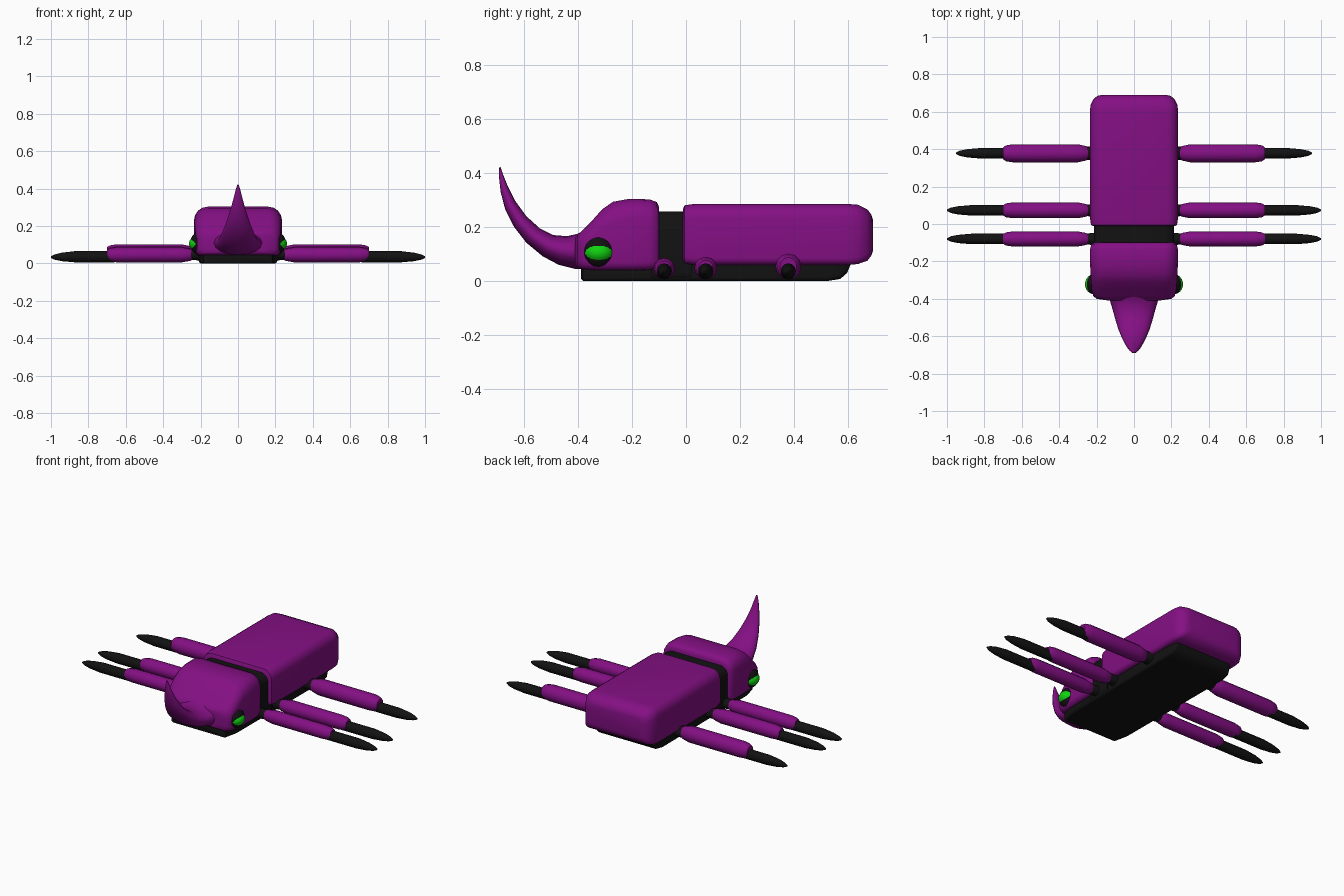
import bpy, bmesh, math
from mathutils import Vector


def material(name, rgb):
    m = bpy.data.materials.new(name)
    m.diffuse_color = (*rgb, 1)
    return m


PURPLE = material("purple shell", (0.23, 0.005, 0.23))
BLACK = material("black", (0.006, 0.006, 0.006))
GREEN = material("green eye", (0.005, 0.65, 0.005))


def loft(name, rings, mat, angle=40):
    """Skin a list of equal-length point rings and cap both ends."""
    bm = bmesh.new()
    rows = [[bm.verts.new(p) for p in ring] for ring in rings]
    n = len(rows[0])
    for a, b in zip(rows, rows[1:]):
        for i in range(n):
            j = (i + 1) % n
            bm.faces.new((a[i], a[j], b[j], b[i]))
    bm.faces.new(rows[0])
    bm.faces.new(rows[-1])
    bmesh.ops.recalc_face_normals(bm, faces=bm.faces)
    mesh = bpy.data.meshes.new(name)
    bm.to_mesh(mesh)
    bm.free()
    ob = bpy.data.objects.new(name, mesh)
    bpy.context.collection.objects.link(ob)
    mesh.materials.append(mat)
    smooth(ob, angle)
    return ob


def smooth(ob, angle):
    bpy.ops.object.select_all(action='DESELECT')
    bpy.context.view_layer.objects.active = ob
    ob.select_set(True)
    bpy.ops.object.shade_smooth_by_angle(angle=math.radians(angle))


def box_ring(y, hw, z0, z1, rt, rb):
    """Rounded rectangle across x and z, with top and bottom corner radii."""
    pts = []
    for sx, top, start in ((1, 1, 0), (-1, 1, 90), (-1, 0, 180), (1, 0, 270)):
        r = rt if top else rb
        cx, cz = sx * (hw - r), (z1 - r if top else z0 + r)
        for k in range(5):
            a = math.radians(start + k * 22.5)
            pts.append((cx + r * math.cos(a), y, cz + r * math.sin(a)))
    return pts


def oval_ring(centre, u, v, n=16):
    return [Vector(centre) + Vector(u) * math.cos(2 * math.pi * i / n)
            + Vector(v) * math.sin(2 * math.pi * i / n) for i in range(n)]


# Wing case: (y, half width, bottom, top, top radius, bottom radius)
loft("wing_case", [box_ring(*s) for s in (
    (-0.012, 0.215, 0.075, 0.265, 0.05, 0.02),
    (-0.005, 0.23, 0.065, 0.28, 0.055, 0.025),
    (0.03, 0.235, 0.06, 0.285, 0.055, 0.025),
    (0.60, 0.235, 0.06, 0.285, 0.055, 0.025),
    (0.635, 0.233, 0.063, 0.282, 0.055, 0.025),
    (0.67, 0.215, 0.075, 0.265, 0.05, 0.025),
    (0.685, 0.195, 0.095, 0.245, 0.045, 0.025),
    (0.69, 0.17, 0.11, 0.23, 0.04, 0.025))], PURPLE)

# Head, sloping down toward the horn
loft("head", [box_ring(*s) for s in (
    (-0.10, 0.215, 0.06, 0.275, 0.06, 0.03),
    (-0.108, 0.228, 0.045, 0.292, 0.065, 0.03),
    (-0.135, 0.235, 0.042, 0.302, 0.07, 0.03),
    (-0.21, 0.235, 0.04, 0.304, 0.075, 0.03),
    (-0.27, 0.232, 0.04, 0.293, 0.075, 0.03),
    (-0.31, 0.23, 0.04, 0.265, 0.07, 0.03),
    (-0.35, 0.226, 0.042, 0.22, 0.06, 0.03),
    (-0.385, 0.218, 0.045, 0.185, 0.05, 0.03),
    (-0.40, 0.20, 0.052, 0.17, 0.045, 0.03),
    (-0.41, 0.13, 0.06, 0.16, 0.04, 0.03))], PURPLE, 50)

# Horn: outer edge (y, z), inner edge (y, z), half width
horn = []
for yo, zo, yi, zi, hw in (
        (-0.34, 0.043, -0.34, 0.21, 0.15),
        (-0.41, 0.045, -0.40, 0.175, 0.13),
        (-0.47, 0.06, -0.44, 0.166, 0.115),
        (-0.53, 0.092, -0.49, 0.17, 0.10),
        (-0.59, 0.142, -0.54, 0.195, 0.083),
        (-0.635, 0.20, -0.59, 0.24, 0.063),
        (-0.668, 0.265, -0.63, 0.295, 0.043),
        (-0.685, 0.33, -0.658, 0.35, 0.026),
        (-0.691, 0.385, -0.675, 0.392, 0.014),
        (-0.69, 0.42, -0.685, 0.421, 0.004)):
    horn.append(oval_ring((0, (yo + yi) / 2, (zo + zi) / 2), (hw, 0, 0),
                          (0, (yi - yo) / 2, (zi - zo) / 2)))
loft("horn", horn, PURPLE, 60)

# Black neck and belly
loft("neck", [box_ring(y, 0.213, 0.0, 0.258, 0.05, 0.03)
              for y in (-0.13, 0.02)], BLACK)
loft("belly", [box_ring(*s) for s in (
    (-0.387, 0.17, 0.008, 0.075, 0.02, 0.008),
    (-0.38, 0.185, 0.0, 0.08, 0.02, 0.012),
    (-0.30, 0.205, 0.0, 0.09, 0.02, 0.015),
    (0.52, 0.21, 0.0, 0.09, 0.02, 0.015),
    (0.57, 0.205, 0.008, 0.09, 0.02, 0.015),
    (0.595, 0.195, 0.03, 0.09, 0.02, 0.015),
    (0.61, 0.185, 0.065, 0.09, 0.01, 0.01))], BLACK)


def limb(name, side, y, sections, mat):
    """Oval tube along x from (x, centre z, half depth, half height)."""
    loft(name, [oval_ring((side * x, y, z), (0, hy, 0), (0, 0, hz), 12)
                for x, z, hy, hz in sections], mat, 50)


def ball(name, loc, radii, mat):
    bpy.ops.mesh.primitive_uv_sphere_add(segments=24, ring_count=16, location=loc)
    ob = bpy.context.object
    ob.name = name
    ob.scale = radii
    ob.data.materials.append(mat)
    smooth(ob, 60)


for side, tag in ((1, "right"), (-1, "left")):
    # Legs: (name, y, half thickness, reach)
    for leg, y, h, reach in (("front", -0.08, 0.04, 1.0),
                             ("middle", 0.073, 0.042, 1.0),
                             ("rear", 0.378, 0.048, 0.952)):
        z = h + 0.006
        limb(f"{leg}_hip_{tag}", side, y, (
            (0.17, z, h * 0.95, h * 0.8), (0.30, z, h * 0.6, h * 0.6)), BLACK)
        limb(f"{leg}_leg_{tag}", side, y, (
            (0.24, z, h * 0.55, h * 0.6), (0.255, z, h * 0.8, h * 0.8),
            (0.30, z, h, h), (0.65, z, h, h),
            (0.685, z, h * 0.88, h * 0.88), (0.70, z, h * 0.65, h * 0.7)), PURPLE)
        limb(f"{leg}_foot_{tag}", side, y, (
            (0.66, 0.036, 0.028, 0.03), (reach - 0.13, 0.036, 0.028, 0.03),
            (reach - 0.06, 0.035, 0.022, 0.023),
            (reach - 0.02, 0.034, 0.014, 0.014),
            (reach, 0.034, 0.004, 0.005)), BLACK)
    # Eye: green ball held in a black socket
    ball(f"eye_socket_{tag}", (side * 0.212, -0.322, 0.108),
         (0.044, 0.055, 0.057), BLACK)
    ball(f"eye_{tag}", (side * 0.212, -0.322, 0.106),
         (0.050, 0.054, 0.042), GREEN)
